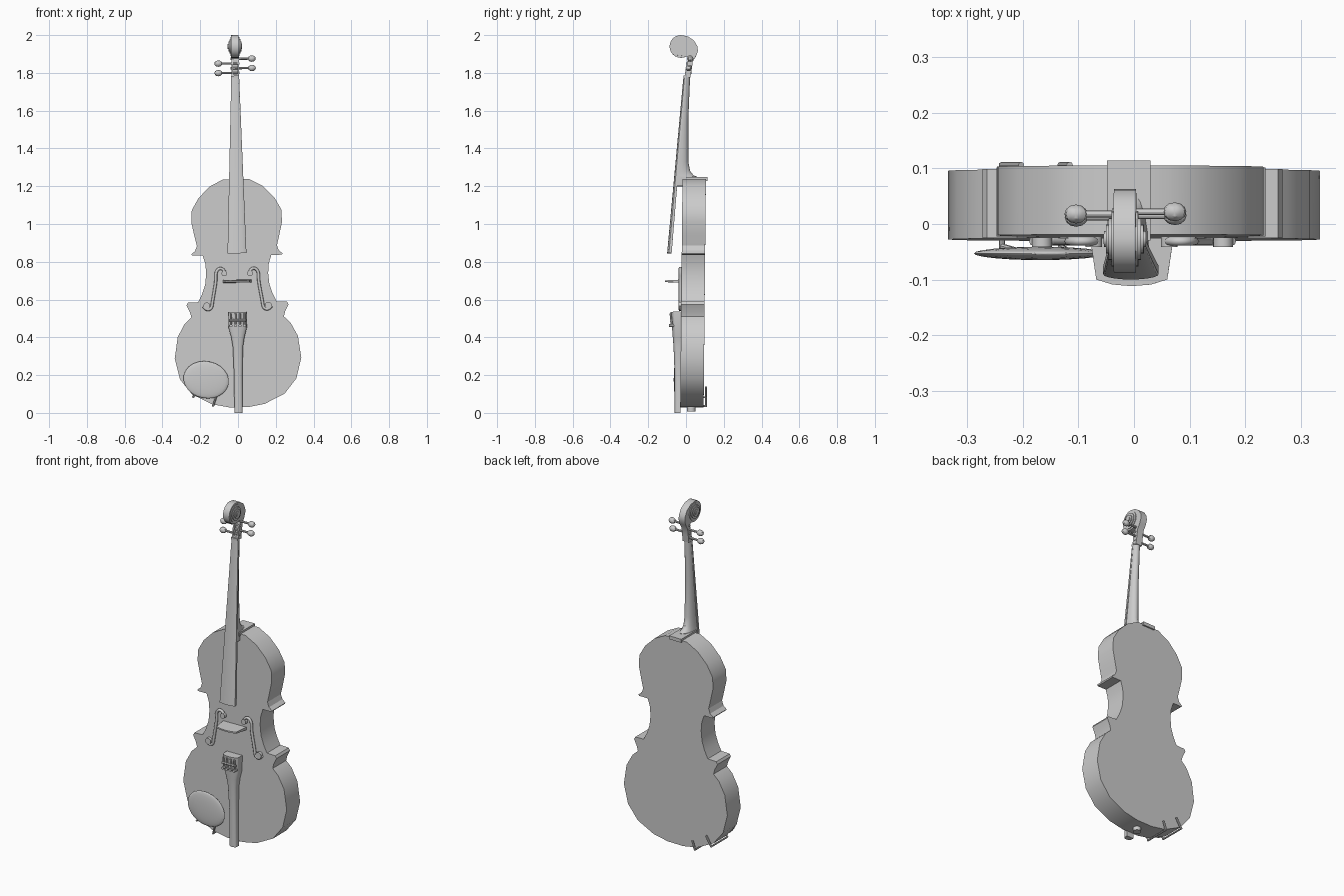
import bpy, bmesh, math
from mathutils import Matrix, Vector

cube = bpy.data.objects.get("Cube")
if cube:
    bpy.data.objects.remove(cube, do_unlink=True)

grey = bpy.data.materials.new("plain grey")
grey.use_nodes = True
grey.diffuse_color = (0.6, 0.6, 0.6, 1)
grey.node_tree.nodes["Principled BSDF"].inputs["Base Color"].default_value = (0.6, 0.6, 0.6, 1)

# The whole instrument leans very slightly sideways
LEAN = Matrix.Translation((0.003, 0, 0)) @ Matrix.Rotation(-0.01, 4, 'Y')


def add_object(name, data):
    obj = bpy.data.objects.new(name, data)
    bpy.context.collection.objects.link(obj)
    data.materials.append(grey)
    obj.matrix_world = LEAN
    return obj


def finish(name, bm):
    bmesh.ops.remove_doubles(bm, verts=bm.verts, dist=1e-5)
    bmesh.ops.recalc_face_normals(bm, faces=bm.faces)
    mesh = bpy.data.meshes.new(name)
    bm.to_mesh(mesh)
    bm.free()
    return add_object(name, mesh)


def loft(name, rings):
    """Skin a list of equal-length point rings and cap both ends."""
    bm = bmesh.new()
    rows = [[bm.verts.new(p) for p in ring] for ring in rings]
    for a, b in zip(rows, rows[1:]):
        for i in range(len(a)):
            j = (i + 1) % len(a)
            bm.faces.new((a[i], a[j], b[j], b[i]))
    bm.faces.new(rows[0])
    bm.faces.new(rows[-1])
    return finish(name, bm)


def section(z, w, flat, crown, side=0.0, steps=10):
    """Cross-section at height z: flat edge at one y, arched to the crown."""
    ring = [(w, flat, z)]
    for i in range(steps + 1):
        t = math.pi * i / steps
        y = flat + (crown - flat) * (side + (1 - side) * math.sin(t))
        ring.append((w * math.cos(t), y, z))
    return ring + [(-w, flat, z)]


def box(name, lo, hi):
    (x0, y0, z0), (x1, y1, z1) = lo, hi
    return loft(name, [[(x0, y0, z), (x1, y0, z), (x1, y1, z), (x0, y1, z)] for z in (z0, z1)])


def rod(name, a, b, r, sides=12):
    a, b = Vector(a), Vector(b)
    turn = (b - a).to_track_quat('Z', 'Y').to_matrix().to_4x4()
    bm = bmesh.new()
    bmesh.ops.create_cone(bm, cap_ends=True, segments=sides, radius1=r, radius2=r,
                          depth=(b - a).length, matrix=Matrix.Translation((a + b) / 2) @ turn)
    return finish(name, bm)


def ball(name, centre, size, turn=0.0, segments=16):
    bm = bmesh.new()
    m = Matrix.Translation(centre) @ Matrix.Rotation(turn, 4, 'Y') @ Matrix.Diagonal((*size, 1))
    bmesh.ops.create_uvsphere(bm, u_segments=segments, v_segments=segments // 2, radius=1, matrix=m)
    return finish(name, bm)


# Body: mirrored half outline, extruded front to back
half = [(0.07, 1.237), (0.14, 1.20), (0.20, 1.14), (0.237, 1.075), (0.24, 1.01),
        (0.225, 0.94), (0.212, 0.885), (0.222, 0.858), (0.242, 0.842), (0.238, 0.835),
        (0.182, 0.835), (0.168, 0.79), (0.164, 0.74), (0.17, 0.68), (0.187, 0.63),
        (0.208, 0.588), (0.262, 0.586), (0.27, 0.572), (0.252, 0.535), (0.245, 0.508),
        (0.28, 0.475), (0.318, 0.405), (0.335, 0.29), (0.308, 0.18), (0.245, 0.10),
        (0.14, 0.047), (0.05, 0.03)]
outline = half + [(-x, z) for x, z in reversed(half)]
loft("body", [[(x, y + 0.01 * (z - 0.3), z) for x, z in outline] for y in (-0.028, 0.096)])

# Neck, heel and fingerboard
loft("neck", [section(z, w, front, back) for z, w, front, back in (
    (1.2, 0.036, -0.047, 0.06), (1.25, 0.035, -0.044, 0.06), (1.258, 0.034, -0.043, 0.04),
    (1.28, 0.032, -0.042, 0.022), (1.33, 0.03, -0.038, 0.012), (1.55, 0.025, -0.022, 0.012),
    (1.785, 0.021, -0.005, 0.022))])
box("heel_cap", (-0.039, -0.03, 1.228), (0.039, 0.114, 1.248))
loft("fingerboard", [section(0.845, 0.05, -0.076, -0.1, 0.6),
                     section(1.775, 0.021, 0.0, -0.014, 0.6)])
box("nut", (-0.021, -0.014, 1.773), (0.021, 0.005, 1.785))

# Head with a hollow pegbox
cy, cz = -0.027, 1.94
curl = [(cy + 0.06 * math.cos(math.radians(a)), cz + 0.06 * math.sin(math.radians(a)))
        for a in range(285, 89, -15)]
profile = [(-0.007, 1.775), (0.0, 1.83), (0.015, 1.875), (0.005, 1.887)] + curl + [
    (0.01, 1.993), (0.042, 1.972), (0.061, 1.94), (0.063, 1.915), (0.053, 1.888),
    (0.036, 1.86), (0.03, 1.82), (0.023, 1.775)]
head = loft("scroll_head", [[(x, y, z) for y, z in profile] for x in (-0.02, 0.02)])
cutter = box("pegbox_cutter", (-0.012, -0.03, 1.795), (0.012, 0.016, 1.868))
cutter.hide_render = True
cutter.hide_viewport = True
cut = head.modifiers.new("pegbox", 'BOOLEAN')
cut.operation = 'DIFFERENCE'
cut.object = cutter

# Stepped scroll ears
for i, (r, w) in enumerate(((0.05, 0.024), (0.038, 0.029), (0.026, 0.034), (0.014, 0.038))):
    rod(f"scroll_ear_{i + 1}", (-w, cy, cz), (w, cy, cz), r, 24)

# Tuning pegs on alternating sides
for i, (side, z, y) in enumerate(((1, 1.875, 0.022), (-1, 1.85, 0.018),
                                  (1, 1.825, 0.015), (-1, 1.8, 0.012))):
    rod(f"peg_shaft_{i + 1}", (-side * 0.024, y, z), (side * 0.075, y, z), 0.006)
    ball(f"peg_head_{i + 1}", (side * 0.089, y, z), (0.021, 0.017, 0.017), segments=12)

# Bridge: thin shelf standing out from the front
arch = [(-0.075, -0.025), (-0.064, -0.1), (-0.035, -0.109), (0, -0.112),
        (0.035, -0.109), (0.064, -0.1), (0.075, -0.025)]
loft("bridge", [[(x, y, 0.697 + s * (0.004 + 0.045 * (y + 0.112))) for x, y in arch]
                for s in (-1, 1)])

# Raised sound holes: curled strip with a round end at top and bottom
path = [(0.062, 0.737), (0.07, 0.76), (0.095, 0.768), (0.114, 0.745), (0.112, 0.705),
        (0.122, 0.645), (0.132, 0.59), (0.137, 0.553), (0.165, 0.545), (0.18, 0.565)]
for side, label in ((1, "left"), (-1, "right")):
    curve = bpy.data.curves.new(f"{label}_sound_hole", 'CURVE')
    curve.dimensions = '3D'
    curve.bevel_depth = 0.008
    curve.bevel_resolution = 2
    curve.use_fill_caps = True
    spline = curve.splines.new('NURBS')
    spline.points.add(len(path) - 1)
    for point, (x, z) in zip(spline.points, path):
        point.co = (side * x, -0.031, z, 1)
    spline.use_endpoint_u = True
    spline.order_u = 3
    add_object(f"{label}_sound_hole", curve)
    for place, x, z, r in (("upper", 0.068, 0.739, 0.015), ("lower", 0.163, 0.568, 0.018)):
        rod(f"{label}_{place}_sound_hole_end", (side * x, -0.02, z), (side * x, -0.041, z), r, 16)

# Tailpiece, fine tuners and end button
loft("tailpiece", [section(z, w, -0.028, front, 0.6) for z, w, front in (
    (0.0, 0.022, -0.06), (0.2, 0.022, -0.06), (0.35, 0.027, -0.066),
    (0.4, 0.035, -0.07), (0.45, 0.048, -0.074), (0.535, 0.05, -0.082))])
for i in range(4):
    x = -0.036 + 0.024 * i
    rod(f"tuner_screw_{i + 1}", (x, -0.06, 0.462), (x, -0.09, 0.462), 0.008)
    rod(f"tuner_lever_{i + 1}", (x, -0.076, 0.47), (x, -0.082, 0.525), 0.005)
rod("tuner_bar", (-0.045, -0.08, 0.49), (0.045, -0.08, 0.49), 0.006)
rod("end_button", (0, 0.028, 0.008), (0, 0.028, 0.04), 0.022, 16)

# Chin rest with two clamps hooked round the lower edge
ball("chin_rest", (-0.17, -0.053, 0.177), (0.121, 0.012, 0.098), math.radians(12), 24)
for i, ((x, z), (bx, bz)) in enumerate((((-0.24, 0.085), (-0.205, 0.14)),
                                        ((-0.135, 0.037), (-0.118, 0.085)))):
    rod(f"clamp_front_arm_{i + 1}", (bx, -0.05, bz), (x, -0.04, z), 0.005, 8)
    rod(f"clamp_post_{i + 1}", (x, -0.045, z), (x, 0.11, z), 0.005, 8)
    rod(f"clamp_hook_{i + 1}", (x, 0.106, z), (bx, 0.106, bz), 0.006, 8)

# Smooth shading with sharp edges kept
bpy.ops.object.select_all(action='DESELECT')
for obj in bpy.context.collection.objects:
    if obj.type == 'MESH' and obj != cutter and obj.data.materials.get("plain grey"):
        obj.select_set(True)
bpy.context.view_layer.objects.active = head
bpy.ops.object.shade_smooth_by_angle(angle=math.radians(30))
